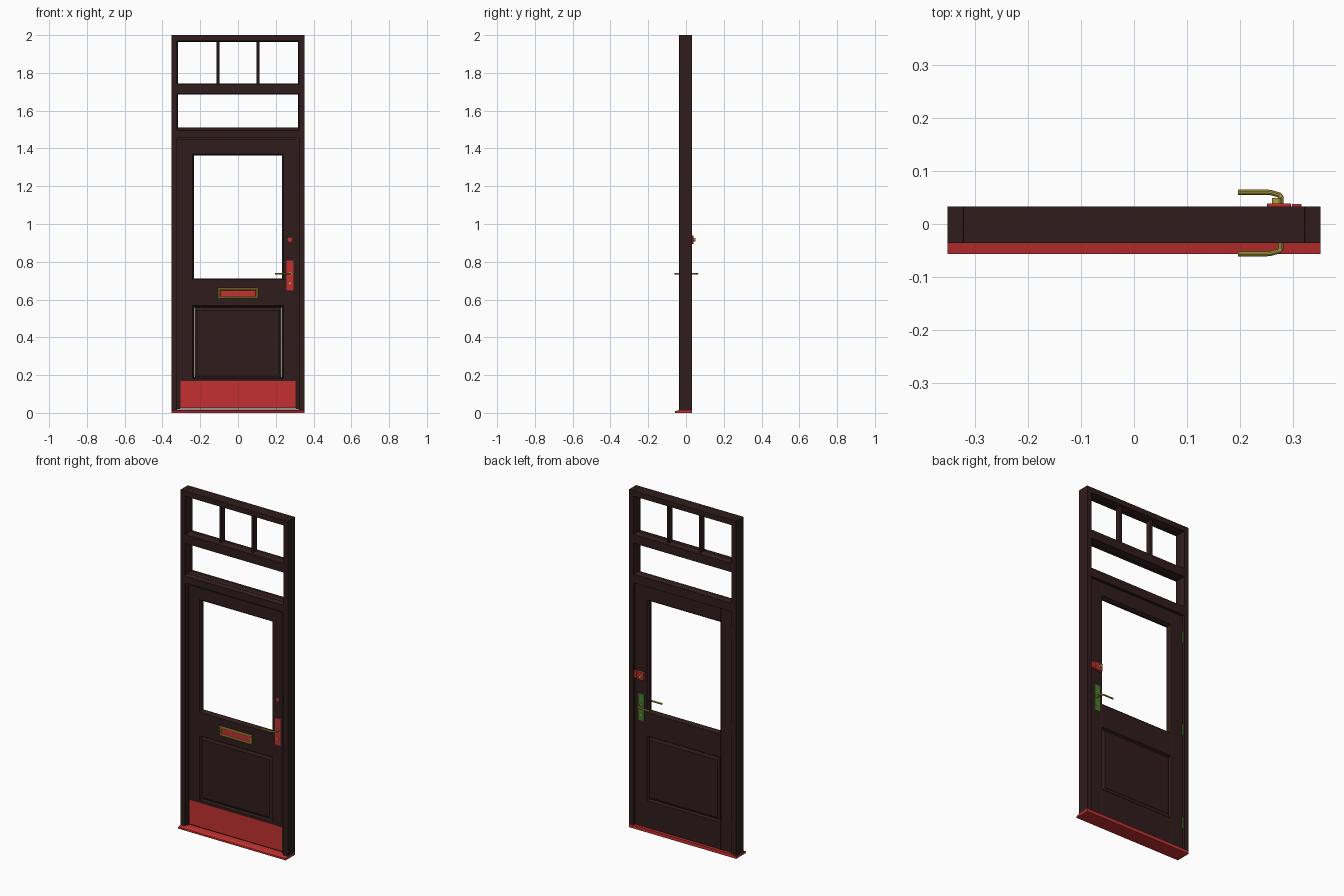
import bpy, bmesh, math
from mathutils import Matrix

if "Cube" in bpy.data.objects:
    bpy.data.objects.remove(bpy.data.objects["Cube"])


def material(name, rgb):
    m = bpy.data.materials.new(name)
    m.diffuse_color = (*rgb, 1)
    m.use_nodes = True
    m.node_tree.nodes["Principled BSDF"].inputs["Base Color"].default_value = m.diffuse_color
    return m


PAINT = material("dark_paint", (0.03, 0.012, 0.012))
RED = material("red_metal", (0.55, 0.03, 0.03))
BRASS = material("brass", (0.45, 0.36, 0.05))
GREEN = material("green_metal", (0.06, 0.2, 0.03))
YC = 0.002                     # mid plane of the door leaf
FRONT, BACK = -0.018, 0.022    # faces of the door leaf


def finish(name, bm, mat, bevel=0.0, smooth=False):
    bmesh.ops.recalc_face_normals(bm, faces=bm.faces[:])
    me = bpy.data.meshes.new(name)
    bm.to_mesh(me)
    bm.free()
    ob = bpy.data.objects.new(name, me)
    bpy.context.collection.objects.link(ob)
    me.materials.append(mat)
    if bevel:
        mod = ob.modifiers.new("bevel", 'BEVEL')
        mod.width, mod.segments = bevel, 2
    if smooth:
        bpy.ops.object.select_all(action='DESELECT')
        ob.select_set(True)
        bpy.context.view_layer.objects.active = ob
        bpy.ops.object.shade_smooth_by_angle()
    return ob


def box(name, x0, x1, y0, y1, z0, z1, mat=PAINT, bevel=0.0012):
    bm = bmesh.new()
    bmesh.ops.create_cube(bm, size=1)
    for v in bm.verts:
        v.co = ((x0 + x1) / 2 + v.co.x * (x1 - x0),
                (y0 + y1) / 2 + v.co.y * (y1 - y0),
                (z0 + z1) / 2 + v.co.z * (z1 - z0))
    return finish(name, bm, mat, bevel)


def ring(name, x0, x1, z0, z1, profile, mat=PAINT, closed=True):
    """Sweep (inset, y) points round a rectangle; closed ring, or solid slab with capped ends."""
    bm = bmesh.new()
    loops = [[bm.verts.new(c) for c in ((x0 + i, y, z0 + i), (x1 - i, y, z0 + i),
                                        (x1 - i, y, z1 - i), (x0 + i, y, z1 - i))]
             for i, y in profile]
    pairs = list(zip(loops, loops[1:] + loops[:1]))
    for a, b in pairs if closed else pairs[:-1]:
        for k in range(4):
            n = (k + 1) % 4
            bm.faces.new((a[k], a[n], b[n], b[k]))
    if not closed:
        bm.faces.new(loops[0])
        bm.faces.new(loops[-1])
    return finish(name, bm, mat)


def extrude_x(name, pts, half, mat=PAINT):
    """Extrude a (y, z) outline across the width."""
    bm = bmesh.new()
    f = bm.faces.new([bm.verts.new((-half, y, z)) for y, z in pts])
    r = bmesh.ops.extrude_face_region(bm, geom=[f])
    for v in r["geom"]:
        if isinstance(v, bmesh.types.BMVert):
            v.co.x = half
    return finish(name, bm, mat)


def cylinder(name, x, y, z, r, depth, mat, axis='Y', seg=24):
    bm = bmesh.new()
    rot = Matrix.Rotation(math.pi / 2, 4, 'X') if axis == 'Y' else Matrix()
    bmesh.ops.create_cone(bm, cap_ends=True, segments=seg, radius1=r, radius2=r,
                          depth=depth, matrix=Matrix.Translation((x, y, z)) @ rot)
    return finish(name, bm, mat, smooth=True)


# Outer frame
for s, side in ((-1, "left"), (1, "right")):
    a, b = sorted((s * 0.322, s * 0.352))
    box(f"jamb_{side}", a, b, -0.036, 0.033, 0.012, 2.0)
    a, b = sorted((s * 0.308, s * 0.323))
    box(f"door_stop_{side}", a, b, -0.027, -0.019, 0.02, 1.455)
box("frame_head", -0.322, 0.322, -0.036, 0.033, 1.968, 2.0)
box("upper_transom", -0.322, 0.322, -0.036, 0.033, 1.689, 1.741)
extrude_x("door_transom", [(-0.036, 1.455), (-0.036, 1.496), (-0.015, 1.506),
                           (0.033, 1.506), (0.033, 1.455)], 0.322)
box("door_stop_top", -0.322, 0.322, -0.027, -0.019, 1.444, 1.456)
extrude_x("sill", [(-0.057, 0), (-0.057, 0.010), (-0.036, 0.015),
                   (0.033, 0.019), (0.033, 0)], 0.352, RED)

# Glazing beads and bars of the fanlights
bead = [(0, -0.018), (0.001, -0.018), (0.005, -0.008), (0.005, 0.012), (0.001, 0.022), (0, 0.022)]
ring("lower_fanlight_bead", -0.322, 0.322, 1.505, 1.69, bead)
ring("upper_fanlight_bead", -0.322, 0.322, 1.74, 1.969, bead)
for s, side in ((-1, "left"), (1, "right")):
    box(f"fanlight_bar_{side}", s * 0.106 - 0.007, s * 0.106 + 0.007,
        -0.016, 0.02, 1.742, 1.967, bevel=0.003)

# Door leaf
for s, side in ((-1, "left"), (1, "right")):
    a, b = sorted((s * 0.243, s * 0.319))
    box(f"door_stile_{side}", a, b, FRONT, BACK, 0.022, 1.451)
for name, z0, z1 in (("bottom", 0.022, 0.18), ("middle", 0.567, 0.702), ("top", 1.373, 1.451)):
    box(f"door_rail_{name}", -0.243, 0.243, FRONT, BACK, z0, z1)
mould = [(0, FRONT), (0.003, FRONT), (0.006, -0.012), (0.010, -0.006),
         (0.010, 0.010), (0.006, 0.016), (0.003, BACK), (0, BACK)]
ring("door_window_bead", -0.243, 0.243, 0.702, 1.373, mould)
ring("door_panel_moulding", -0.243, 0.243, 0.18, 0.567, mould)
ring("door_panel", -0.231, 0.231, 0.19, 0.557,
     [(0.014, -0.013), (0.012, -0.011), (0, -0.006), (0, 0.010), (0.012, 0.015), (0.014, 0.017)],
     closed=False)

# Kick plate and letter box
box("kick_plate", -0.305, 0.305, FRONT - 0.002, FRONT, 0.028, 0.17, RED, 0.0005)
ring("letter_box_surround", -0.105, 0.105, 0.605, 0.66,
     [(0, FRONT), (0, -0.023), (0.003, -0.026), (0.008, -0.026), (0.011, -0.021), (0.011, FRONT)],
     BRASS)
box("letter_box_flap", -0.094, 0.094, -0.022, FRONT, 0.616, 0.649, RED)

# Lever handles on both sides
for s, face, side, mat in ((-1, FRONT, "front", RED), (1, BACK, "back", GREEN)):
    a, b = sorted((face, face + s * 0.004))
    box(f"handle_plate_{side}", 0.257, 0.293, a, b, 0.648, 0.807, mat, 0.0015)
    cylinder(f"handle_rose_{side}", 0.277, face + s * 0.007, 0.737, 0.009, 0.008, BRASS)
    cylinder(f"key_barrel_{side}", 0.275, face + s * 0.005, 0.685, 0.006, 0.004, BRASS)
    cu = bpy.data.curves.new(f"lever_{side}", 'CURVE')
    cu.dimensions, cu.bevel_depth, cu.bevel_resolution, cu.use_fill_caps = '3D', 0.005, 3, True
    path = [(0.277, 0), (0.277, 0.027), (0.274, 0.031), (0.257, 0.0355), (0.25, 0.036), (0.196, 0.036)]
    sp = cu.splines.new('POLY')
    sp.points.add(len(path) - 1)
    for p, (x, d) in zip(sp.points, path):
        p.co = (x, face + s * (d + 0.002), 0.737, 1)
    ob = bpy.data.objects.new(f"lever_{side}", cu)
    bpy.context.collection.objects.link(ob)
    cu.materials.append(BRASS)
    bpy.ops.object.select_all(action='DESELECT')
    ob.select_set(True)
    bpy.context.view_layer.objects.active = ob
    bpy.ops.object.convert(target='MESH')
    bpy.ops.object.shade_smooth_by_angle()

# Night latch: barrel in front, case, keep and knob at the back
cylinder("latch_barrel", 0.275, FRONT - 0.003, 0.917, 0.012, 0.006, RED)
box("latch_case", 0.251, 0.296, BACK, 0.039, 0.893, 0.94, RED, 0.002)
box("latch_keep", 0.298, 0.316, BACK, 0.038, 0.895, 0.938, RED, 0.002)
cylinder("latch_knob", 0.269, 0.044, 0.917, 0.009, 0.011, BRASS)

# Hinges on the back left edge
for i, z in enumerate((0.18, 0.75, 1.32)):
    cylinder(f"hinge_knuckle_{i + 1}", -0.319, 0.025, z, 0.005, 0.07, GREEN, 'Z', 16)
    box(f"hinge_leaf_{i + 1}", -0.3225, -0.3185, -0.01, 0.024, z - 0.035, z + 0.035, GREEN, 0)
